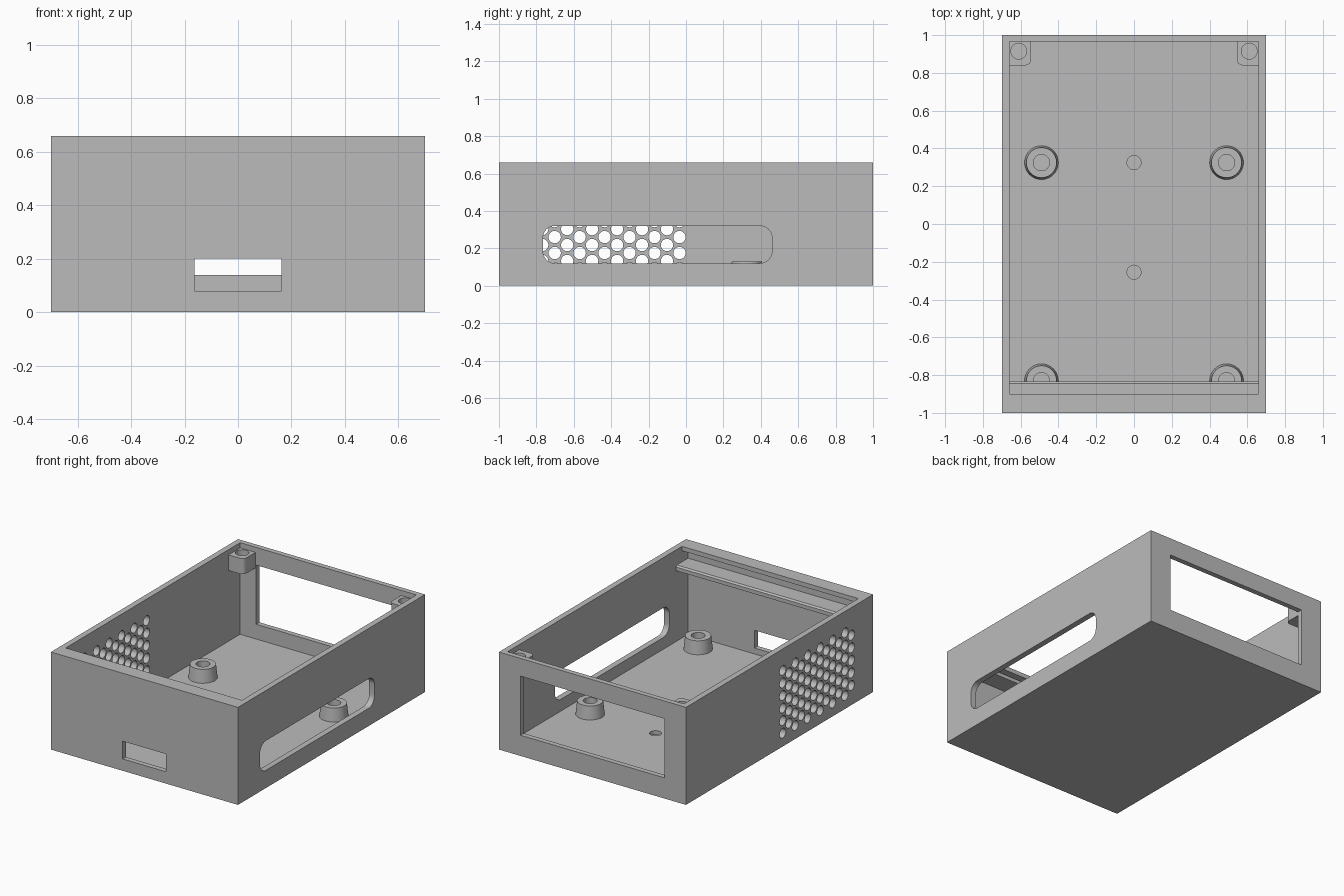
import bpy, bmesh, math
from mathutils import Vector

if "Cube" in bpy.data.objects:
    bpy.data.objects.remove(bpy.data.objects["Cube"], do_unlink=True)

grey = bpy.data.materials.new("plain grey")
grey.use_nodes = True
grey.diffuse_color = (0.5, 0.5, 0.5, 1)
grey.node_tree.nodes["Principled BSDF"].inputs["Base Color"].default_value = (0.5, 0.5, 0.5, 1)


def place(axis, u, v, w):
    """Map profile coordinates u, v and depth w to a point, extruding along axis."""
    return Vector({"x": (w, u, v), "y": (u, w, v), "z": (u, v, w)}[axis])


def add_prism(bm, profile, axis, start, end, end_scale=None):
    rings = [[bm.verts.new(place(axis, u, v, w)) for u, v in profile] for w in (start, end)]
    n = len(profile)
    faces = [bm.faces.new(rings[0]), bm.faces.new(rings[1])]
    for i in range(n):
        j = (i + 1) % n
        faces.append(bm.faces.new((rings[0][i], rings[0][j], rings[1][j], rings[1][i])))
    bmesh.ops.recalc_face_normals(bm, faces=faces)


def rect(u0, u1, v0, v1):
    return [(u0, v0), (u1, v0), (u1, v1), (u0, v1)]


def circle(u, v, r, sides):
    return [(u + r * math.cos(math.tau * i / sides), v + r * math.sin(math.tau * i / sides))
            for i in range(sides)]


def rounded(u0, u1, v0, v1, r, steps=8):
    pts = []
    for k, (cu, cv) in enumerate(rect(u0 + r, u1 - r, v0 + r, v1 - r)):
        for s in range(steps + 1):
            a = math.pi * (1 + k / 2) + math.pi / 2 * s / steps
            pts.append((cu + r * math.cos(a), cv + r * math.sin(a)))
    return pts


def make(name, prisms):
    bm = bmesh.new()
    for p in prisms:
        add_prism(bm, *p)
    mesh = bpy.data.meshes.new(name)
    bm.to_mesh(mesh)
    bm.free()
    mesh.materials.append(grey)
    ob = bpy.data.objects.new(name, mesh)
    bpy.context.collection.objects.link(ob)
    return ob


def finish(ob):
    bpy.ops.object.select_all(action="DESELECT")
    ob.select_set(True)
    bpy.context.view_layer.objects.active = ob
    bpy.ops.object.shade_smooth_by_angle(angle=math.radians(30))


def cut(ob, prisms):
    cutter = make("cutter", prisms)
    cutter.hide_render = True
    mod = ob.modifiers.new("cut", "BOOLEAN")
    mod.operation = "DIFFERENCE"
    mod.solver = "EXACT"
    mod.object = cutter
    bpy.context.view_layer.objects.active = ob
    bpy.ops.object.modifier_apply(modifier=mod.name)
    bpy.data.objects.remove(cutter, do_unlink=True)


# Case with the cavity profile leaving a lid groove and ledge on the front wall
case = make("case", [(rect(-0.7, 0.7, -1, 1), "z", 0, 0.66)])
cavity = [(-0.965, 0.04), (0.965, 0.04), (0.965, 0.8), (-0.90, 0.8), (-0.90, 0.63),
          (-0.965, 0.63), (-0.965, 0.555), (-0.845, 0.555), (-0.835, 0.545),
          (-0.835, 0.52), (-0.965, 0.52)]
cut(case, [(cavity, "x", -0.66, 0.66)])

# Wall openings: front port, back window, side slot
cut(case, [(rect(-0.163, 0.163, 0.08, 0.20), "y", -1.1, -0.93),
           (rect(-0.54, 0.54, 0.14, 0.54), "y", 0.93, 1.1),
           (rounded(-0.765, 0.46, 0.12, 0.32, 0.065), "x", 0.6, 0.8)])

# Staggered vent holes on the right wall, and blind holes in the floor
vents = []
for col in range(12):
    odd = col % 2
    for row in range(6 - odd):
        vents.append((circle(-0.035 - 0.0667 * col, 0.09 + 0.085 * (row + odd / 2), 0.033, 20),
                      "x", -0.8, -0.6))
cut(case, vents)
cut(case, [(circle(0, y, 0.037, 32), "z", 0.015, 0.1) for y in (0.325, -0.255)])
finish(case)


# Tapered screw bosses with blind holes, lathed from a profile
def boss(name, x, y):
    sides = 40
    profile = [(0.09, 0.035), (0.08, 0.13), (0.043, 0.13), (0.043, 0.045)]
    bm = bmesh.new()
    rings = [[bm.verts.new((u, v, z)) for u, v in circle(0, 0, r, sides)] for r, z in profile]
    for a, b in zip(rings, rings[1:]):
        for i in range(sides):
            j = (i + 1) % sides
            bm.faces.new((a[i], a[j], b[j], b[i]))
    bm.faces.new(rings[-1])
    bm.faces.new(rings[0])
    bmesh.ops.recalc_face_normals(bm, faces=bm.faces)
    mesh = bpy.data.meshes.new(name)
    bm.to_mesh(mesh)
    bm.free()
    mesh.materials.append(grey)
    ob = bpy.data.objects.new(name, mesh)
    ob.location = (x, y, 0)
    bpy.context.collection.objects.link(ob)
    finish(ob)


# Bosses and rear lid posts, repeated on both sides
for side, s in (("left", 1), ("right", -1)):
    boss(side + "_rear_boss", s * 0.49, 0.325)
    boss(side + "_front_boss", s * 0.49, -0.83)
    r = 0.03
    corner = [(0.545 + r - r * math.sin(a), 0.84 + r - r * math.cos(a))
              for a in (math.pi / 2 * i / 6 for i in range(7))]
    outline = [(s * u, v) for u, v in corner + [(0.545, 0.967), (0.662, 0.967), (0.662, 0.84)]]
    post = make(side + "_lid_post", [(outline, "z", 0.52, 0.625)])
    cut(post, [(circle(s * 0.61, 0.915, 0.042, 32), "z", 0.54, 0.7)])
    finish(post)
